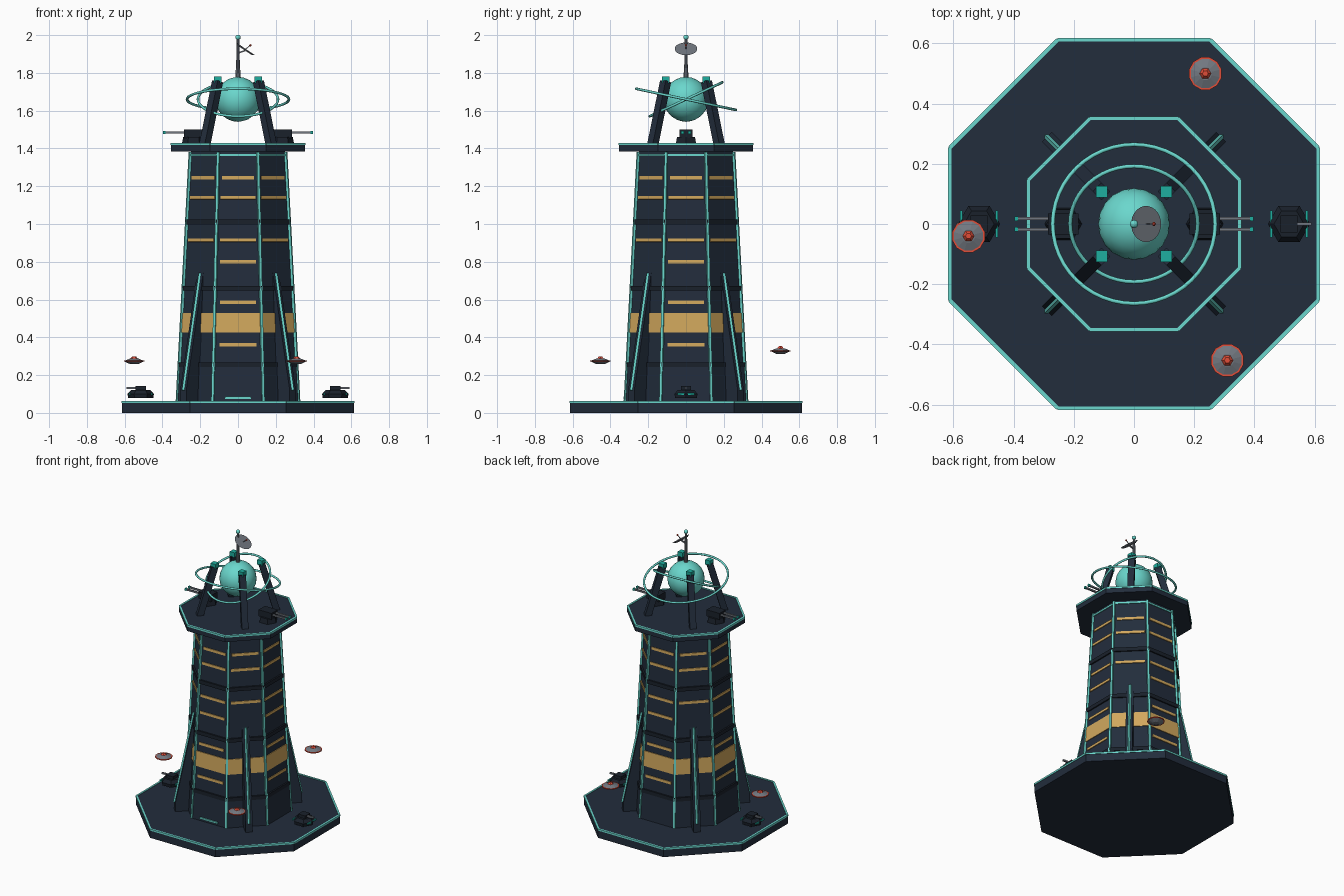
import bpy, bmesh, math
from mathutils import Vector, Matrix

if "Cube" in bpy.data.objects:
    bpy.data.objects.remove(bpy.data.objects["Cube"])

def material(name, rgb):
    m = bpy.data.materials.new(name)
    m.diffuse_color = (*rgb, 1)
    m.use_nodes = True
    m.node_tree.nodes["Principled BSDF"].inputs["Base Color"].default_value = m.diffuse_color
    return m

NAVY = material("navy hull", (0.016, 0.026, 0.045))
DARK = material("dark navy", (0.010, 0.015, 0.024))
AQUA = material("pale aqua", (0.145, 0.68, 0.61))
TEAL = material("deep teal", (0.013, 0.43, 0.35))
GOLD = material("window gold", (0.64, 0.39, 0.11))
GREY = material("metal grey", (0.17, 0.19, 0.22))
RED = material("signal red", (0.75, 0.075, 0.04))
C8 = math.cos(math.pi / 8)

def rot(deg, axis='Z'):
    return Matrix.Rotation(math.radians(deg), 4, axis)

def finish(bm, name, mat, smooth=False):
    bmesh.ops.recalc_face_normals(bm, faces=bm.faces[:])
    me = bpy.data.meshes.new(name)
    bm.to_mesh(me)
    bm.free()
    me.materials.append(mat)
    ob = bpy.data.objects.new(name, me)
    bpy.context.collection.objects.link(ob)
    for p in me.polygons:
        p.use_smooth = smooth
    return ob

def cone(bm, r0, r1, z0, z1, seg=8, M=Matrix()):
    T = M @ Matrix.Translation((0, 0, (z0 + z1) / 2)) @ rot(180 / seg)
    bmesh.ops.create_cone(bm, cap_ends=True, segments=seg, radius1=r0, radius2=r1, depth=z1 - z0, matrix=T)

def octagon(bm, a0, a1, z0, z1):
    cone(bm, a0 / C8, a1 / C8, z0, z1)

def box(bm, size, loc, M=Matrix()):
    bmesh.ops.create_cube(bm, size=1, matrix=M @ Matrix.Translation(loc) @ Matrix.Diagonal((*size, 1)))

def bar(bm, p, q, w, up='Y', roll=0):
    p, q = Vector(p), Vector(q)
    R = (q - p).to_track_quat('Z', up).to_matrix().to_4x4() @ rot(roll)
    box(bm, (w, w, (q - p).length), (0, 0, 0), Matrix.Translation((p + q) / 2) @ R)

def corner(a, z, k):
    t = math.radians(22.5 + 45 * k)
    return (a / C8 * math.cos(t), a / C8 * math.sin(t), z)

def rim(name, a, z, w):
    bm = bmesh.new()
    for k in range(8):
        bar(bm, corner(a, z, k), corner(a, z, k + 1), w)
    finish(bm, name, AQUA)

def ap(z):  # tower wall distance at a height
    return 0.318 + (0.25 - 0.318) * (z - 0.06) / 1.325

# ground slab, tower and top deck
for name, a0, a1, z0, z1 in (("ground_slab", 0.615, 0.615, 0, 0.06),
                             ("tower_body", ap(0.06), ap(1.385), 0.06, 1.385),
                             ("top_deck", 0.355, 0.355, 1.385, 1.425)):
    bm = bmesh.new()
    octagon(bm, a0, a1, z0, z1)
    finish(bm, name, NAVY)
rim("slab_trim", 0.612, 0.058, 0.012)
rim("deck_trim", 0.352, 1.423, 0.012)
rim("tower_top_trim", ap(1.365), 1.365, 0.012)

# dark bands between the tower sections, and a heavier foot
bm = bmesh.new()
for z in (0.255, 0.66, 1.01):
    octagon(bm, ap(z) + 0.01, ap(z) + 0.01, z - 0.013, z + 0.013)
finish(bm, "section_bands", DARK)
bm = bmesh.new()
octagon(bm, ap(0.06) + 0.006, ap(0.25) + 0.006, 0.06, 0.25)
finish(bm, "tower_foot", NAVY)

# glowing corner lines
bm = bmesh.new()
for k in range(8):
    bar(bm, corner(ap(0.06) + 0.003, 0.06, k), corner(ap(1.38) + 0.002, 1.38, k), 0.014)
finish(bm, "corner_lines", AQUA)

# window ring and slits
bm = bmesh.new()
octagon(bm, ap(0.425) + 0.005, ap(0.53) + 0.005, 0.425, 0.53)
tilt = math.degrees(math.atan(0.068 / 1.325))
for k in range(8):
    rows = [(1.245, 0.172), (1.14, 0.184), (0.915, 0.19)]
    if k % 2 == 0:
        rows += [(0.80, 0.192), (0.585, 0.192), (0.36, 0.198)]
    for z, w in rows:
        M = rot(45 * k) @ Matrix.Translation((ap(z), 0, z)) @ rot(-tilt, 'Y')
        box(bm, (0.009, w, 0.018), (0.001, 0, 0), M)
finish(bm, "windows", GOLD)

# door sill light at the front
bm = bmesh.new()
box(bm, (0.14, 0.012, 0.012), (0, -ap(0.08) - 0.008, 0.08))
finish(bm, "door_light", AQUA)

# four buttresses on the diagonals with a light along the slope
bm, lights = bmesh.new(), bmesh.new()
profile = [(0.22, 0.06), (0.41, 0.06), (0.41, 0.12), (0.284, 0.74), (0.22, 0.74)]
for k in range(4):
    M = rot(45 + 90 * k)
    f = bm.faces.new([bm.verts.new(M @ Vector((r, -0.023, z))) for r, z in profile])
    ext = bmesh.ops.extrude_face_region(bm, geom=[f])
    vs = [v for v in ext['geom'] if isinstance(v, bmesh.types.BMVert)]
    bmesh.ops.translate(bm, verts=vs, vec=M.to_3x3() @ Vector((0, 0.046, 0)))
    bar(lights, M @ Vector((0.411, 0, 0.12)), M @ Vector((0.285, 0, 0.74)), 0.013, roll=45)
finish(bm, "buttresses", NAVY)
finish(lights, "buttress_lights", AQUA)

# four leaning struts with caps around the orb
bm, caps = bmesh.new(), bmesh.new()
for sx in (-1, 1):
    for sy in (-1, 1):
        bar(bm, (sx * 0.178, sy * 0.178, 1.41), (sx * 0.108, sy * 0.108, 1.755), 0.042)
        box(caps, (0.038, 0.038, 0.034), (sx * 0.107, sy * 0.107, 1.764))
finish(bm, "orb_struts", NAVY)
finish(caps, "strut_caps", TEAL)

# orb and its two tilted rings
bm = bmesh.new()
bmesh.ops.create_icosphere(bm, subdivisions=3, radius=0.119, matrix=Matrix.Translation((0, 0, 1.66)))
finish(bm, "orb", AQUA, True)
for name, r, a in (("outer_ring", 0.27, -12), ("inner_ring", 0.212, 25)):
    bpy.ops.mesh.primitive_torus_add(major_radius=r, minor_radius=0.007, major_segments=48, minor_segments=8,
                                     location=(0, 0, 1.66), rotation=(math.radians(a), 0, 0))
    ob = bpy.context.object
    ob.name = name
    ob.data.materials.append(AQUA)
    bpy.ops.object.shade_smooth()

# mast, beacon and dish
bm = bmesh.new()
cone(bm, 0.015, 0.011, 1.76, 1.83, 10)
cone(bm, 0.01, 0.007, 1.83, 1.985, 10)
bar(bm, (0, 0, 1.905), (0.038, 0, 1.918), 0.008)
D = Matrix.Translation((0.038, 0, 1.924)) @ rot(34, 'Y')
cone(bm, 0.045, 0.06, -0.005, 0.004, 24, D)
bar(bm, D @ Vector((0, 0, 0)), D @ Vector((0.01, 0, 0.032)), 0.004)
finish(bm, "mast_and_dish", GREY)
bm = bmesh.new()
bmesh.ops.create_icosphere(bm, subdivisions=2, radius=0.014, matrix=Matrix.Translation((0, 0, 1.988)))
finish(bm, "mast_beacon", AQUA, True)
bm = bmesh.new()
bmesh.ops.create_icosphere(bm, subdivisions=1, radius=0.007, matrix=D @ Matrix.Translation((0.011, 0, 0.034)))
finish(bm, "dish_feed", RED)

for side, deg in (("right", 0), ("left", 180)):
    R = rot(deg)
    # deck gun: hexagonal mount, head, twin barrels, teal muzzles
    M = R @ Matrix.Translation((0.235, 0, 0))
    bm, guns, tips = bmesh.new(), bmesh.new(), bmesh.new()
    cone(bm, 0.062, 0.055, 1.425, 1.46, 6, M)
    box(bm, (0.1, 0.07, 0.045), (0, 0, 1.479), M)
    for y in (-0.018, 0.018):
        box(guns, (0.12, 0.011, 0.011), (0.095, y, 1.485), M)
        box(tips, (0.012, 0.015, 0.015), (0.156, y, 1.485), M)
    finish(bm, side + "_deck_gun", DARK)
    finish(guns, side + "_deck_gun_barrels", GREY)
    finish(tips, side + "_deck_gun_muzzles", TEAL)
    # hover tank on the slab
    M = R @ Matrix.Translation((0.515, 0, 0))
    bm, glow, guns = bmesh.new(), bmesh.new(), bmesh.new()
    cone(bm, 0.066, 0.07, 0.078, 0.1, 6, M)
    cone(bm, 0.07, 0.05, 0.1, 0.122, 6, M)
    box(bm, (0.055, 0.055, 0.024), (0, 0, 0.13), M)
    for x in (-0.059, 0.059):
        box(glow, (0.008, 0.09, 0.01), (x, 0, 0.1), M)
    box(guns, (0.05, 0.011, 0.011), (0.05, 0, 0.132), M)
    finish(bm, side + "_tank", DARK)
    finish(glow, side + "_tank_lights", TEAL)
    finish(guns, side + "_tank_barrel", GREY)

# three flying saucers
for i, loc in enumerate([(0.237, 0.50, 0.328), (-0.55, -0.04, 0.274), (0.31, -0.453, 0.274)]):
    M = Matrix.Translation(loc)
    bm, red = bmesh.new(), bmesh.new()
    cone(bm, 0.052, 0.022, 0.002, 0.014, 12, M)
    cone(bm, 0.022, 0.052, -0.016, -0.002, 12, M)
    cone(red, 0.056, 0.056, -0.003, 0.003, 12, M)
    cone(red, 0.021, 0.010, 0.012, 0.025, 6, M)
    finish(bm, "saucer_hull_%d" % (i + 1), GREY)
    finish(red, "saucer_rim_and_dome_%d" % (i + 1), RED)
